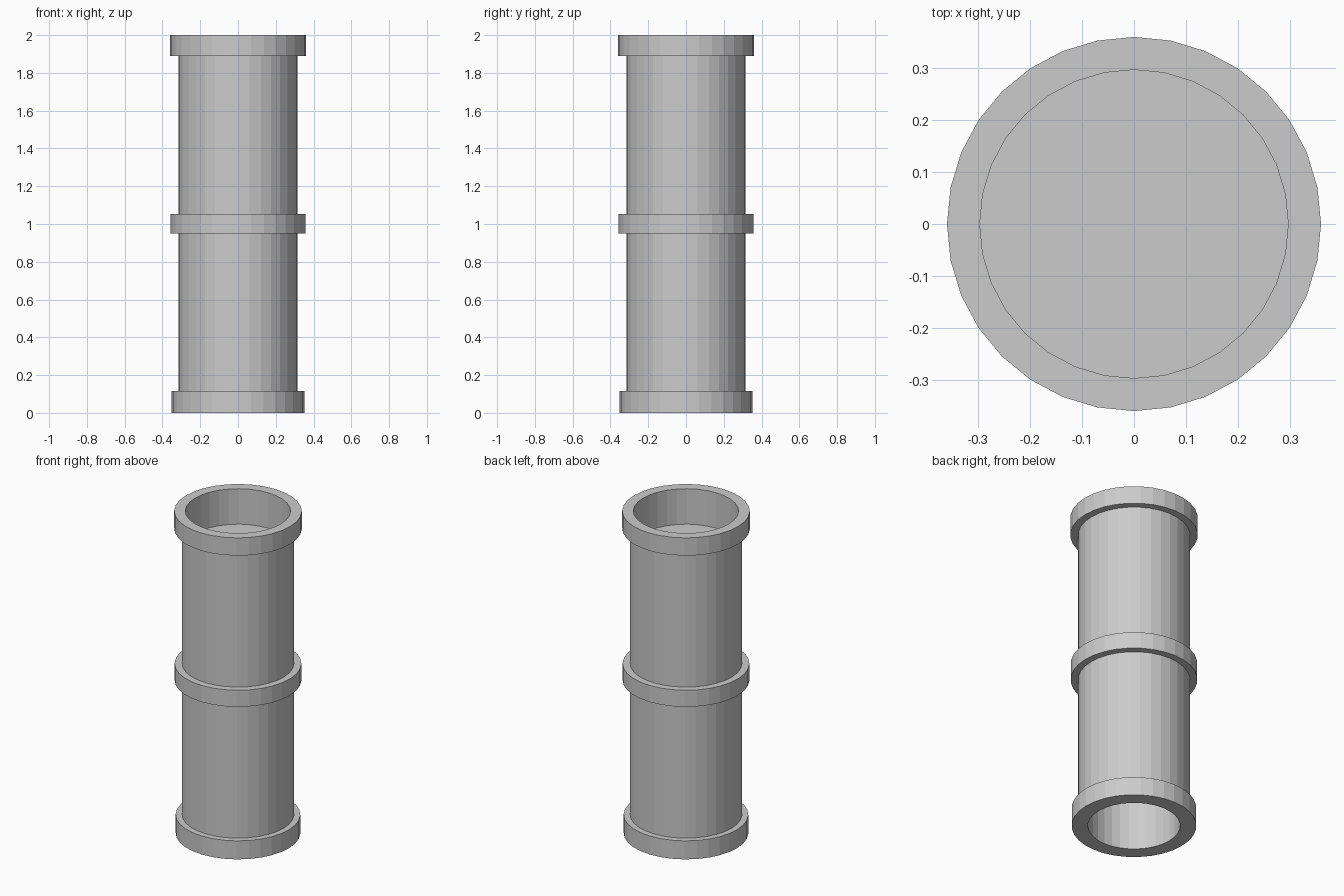
import bpy, bmesh
from math import cos, sin, tau

if "Cube" in bpy.data.objects:
    bpy.data.objects.remove(bpy.data.objects["Cube"])

SIDES = 32


def lathe(name, profile, closed=False):
    """Revolve (radius, z) points round the z axis; radius 0 makes a pole."""
    bm = bmesh.new()
    rings = []
    for r, z in profile:
        if r == 0:
            rings.append([bm.verts.new((0, 0, z))] * SIDES)
        else:
            rings.append([bm.verts.new((r * cos(tau * i / SIDES),
                                        r * sin(tau * i / SIDES), z))
                          for i in range(SIDES)])
    pairs = list(zip(rings, rings[1:]))
    if closed:
        pairs.append((rings[-1], rings[0]))
    for a, b in pairs:
        for i in range(SIDES):
            j = (i + 1) % SIDES
            bm.faces.new(list(dict.fromkeys((a[i], a[j], b[j], b[i]))))
    # Merge the fans of the end plugs into single flat faces
    bmesh.ops.dissolve_verts(bm, verts=[v for v in bm.verts
                                        if v.co.xy.length < 1e-6])
    bmesh.ops.recalc_face_normals(bm, faces=bm.faces[:])
    mesh = bpy.data.meshes.new(name)
    bm.to_mesh(mesh)
    bm.free()
    obj = bpy.data.objects.new(name, mesh)
    bpy.context.collection.objects.link(obj)
    return obj


# Pipe with three collars, a recessed mouth on top and a bore below
lathe("pipe", [
    (0, 0.30), (0.26, 0.30), (0.26, 0),            # lower bore
    (0.351, 0), (0.351, 0.115), (0.315, 0.115),    # bottom collar
    (0.315, 0.95), (0.357, 0.95),                  # middle collar
    (0.357, 1.053), (0.315, 1.053),
    (0.315, 1.89), (0.359, 1.89), (0.359, 2.0),    # top collar
    (0.296, 2.0), (0.296, 1.78), (0, 1.78),        # upper mouth
])
